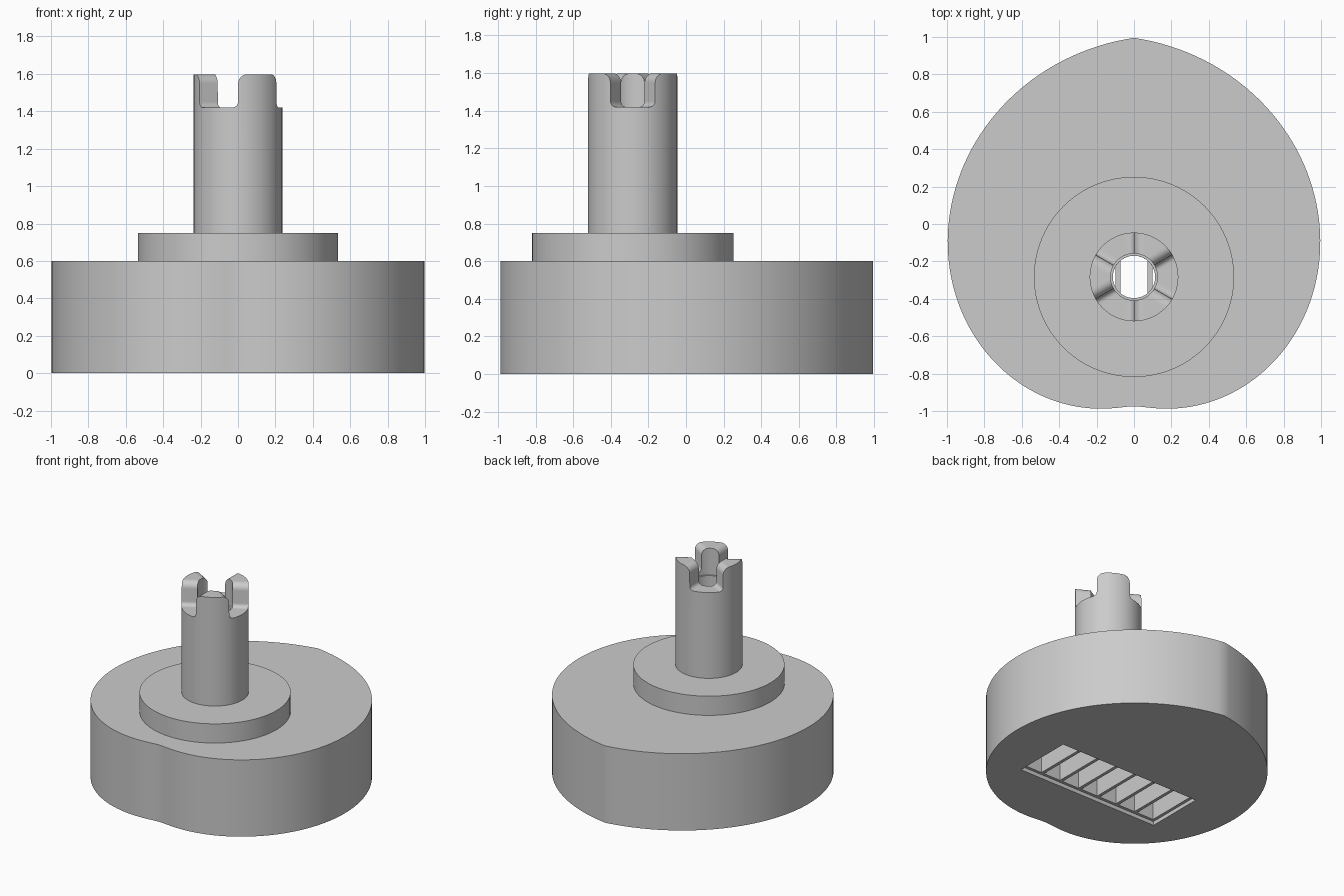
import bpy, bmesh, math

if "Cube" in bpy.data.objects:
    bpy.data.objects.remove(bpy.data.objects["Cube"])

CY = -0.283          # shaft axis lies at x = 0, y = CY
BORE = 0.113

grey = bpy.data.materials.new("plain_grey")
grey.diffuse_color = (0.6, 0.6, 0.6, 1)
grey.use_nodes = True
grey.node_tree.nodes["Principled BSDF"].inputs["Base Color"].default_value = grey.diffuse_color


def make(name, bm):
    bmesh.ops.recalc_face_normals(bm, faces=bm.faces)
    me = bpy.data.meshes.new(name)
    bm.to_mesh(me)
    bm.free()
    me.materials.append(grey)
    ob = bpy.data.objects.new(name, me)
    bpy.context.collection.objects.link(ob)
    return ob


def prism(name, pts, z0, z1):
    """Extrude a flat outline from z0 to z1."""
    bm = bmesh.new()
    face = bm.faces.new([bm.verts.new((x, y, z0)) for x, y in pts])
    ext = bmesh.ops.extrude_face_region(bm, geom=[face])
    for v in ext["geom"]:
        if isinstance(v, bmesh.types.BMVert):
            v.co.z = z1
    return make(name, bm)


def box(name, x, w, d, z0, z1):
    return prism(name, [(x + sx * w / 2, CY + sy * d / 2)
                        for sx, sy in ((-1, -1), (1, -1), (1, 1), (-1, 1))], z0, z1)


def circle(r, n=64):
    return [(r * math.cos(2 * math.pi * i / n), CY + r * math.sin(2 * math.pi * i / n))
            for i in range(n)]


def swept_ring(name, columns):
    """Bridge closed cross-sections, each a list of (radius, angle, z)."""
    bm = bmesh.new()
    cols = [[bm.verts.new((r * math.cos(a), CY + r * math.sin(a), z)) for r, a, z in c]
            for c in columns]
    for i, c in enumerate(cols):
        d = cols[(i + 1) % len(cols)]
        for k in range(len(c)):
            m = (k + 1) % len(c)
            bm.faces.new((c[k], d[k], d[m], c[m]))
    return make(name, bm)


def select(ob):
    bpy.ops.object.select_all(action='DESELECT')
    ob.select_set(True)
    bpy.context.view_layer.objects.active = ob


def cut(ob, cutter):
    select(ob)
    mod = ob.modifiers.new("cut", 'BOOLEAN')
    mod.operation = 'DIFFERENCE'
    mod.solver = 'EXACT'
    mod.object = cutter
    bpy.ops.object.modifier_apply(modifier=mod.name)
    bpy.data.objects.remove(cutter)


# heart-shaped cam: radius grows evenly from the notch to the tip
outline = []
N = 160
for i in range(N):
    t = 2 * i / N - 1
    r = 0.677 + 0.601 * math.sqrt(t * t + 0.0006)
    a = t * math.pi - math.pi / 2
    outline.append((r * math.cos(a), CY + r * math.sin(a)))
cam = prism("heart_cam", outline, 0, 0.6)

# underside: shallow recess, seven deep slots, central bore
cut(cam, box("recess_cutter", 0, 1.225, 0.465, -0.1, 0.03))
for i in range(-3, 4):
    cut(cam, box("slot_cutter", i * 0.172, 0.147, 0.42, -0.1, 0.4))
cut(cam, prism("bore_cutter", circle(BORE), 0.399, 0.7))

# round collar
collar = swept_ring("collar", [
    [(0.535, a, 0.6), (0.535, a, 0.75), (BORE, a, 0.75), (BORE, a, 0.6)]
    for a in (2 * math.pi * i / 96 for i in range(96))])

# hollow shaft with a three-prong crown, rounded at prong tops and notch floors
LOW, HIGH, R_OUT, R_IN = 1.42, 1.598, 0.237, 0.125
F_LOW, F_HIGH, STEPS = 0.03, 0.05, 6
EPS = 0.0004


def column(base, off, z):
    """Cross-section offset sideways by off from the radial plane at base."""
    ao = base + math.asin(off / R_OUT)
    ai = base + math.asin(off / R_IN)
    return [(R_OUT, ao, 0.75), (R_OUT, ao, z), (R_IN, ai, z),
            (R_IN, ai, 1.39), (BORE, ai, 1.39), (BORE, ai, 0.75)]


def wall(base, side):
    """Notch-to-prong step; the prong lies on the given side."""
    cols = []
    for k in range(STEPS + 1):
        q = k / STEPS * math.pi / 2
        cols.append(column(base, -side * (F_LOW * (1 - math.sin(q)) + EPS),
                           LOW + F_LOW * (1 - math.cos(q))))
    for k in range(STEPS + 1):
        q = k / STEPS * math.pi / 2
        cols.append(column(base, side * (F_HIGH * (1 - math.cos(q)) + EPS),
                           HIGH - F_HIGH * (1 - math.sin(q))))
    return cols if side > 0 else cols[::-1]


def span(c0, c1, n=8):
    """Even columns between two sections at equal height."""
    return [[(p[0], p[1] + (q[1] - p[1]) * k / n, p[2]) for p, q in zip(c0, c1)]
            for k in range(1, n)]


walls = [wall(math.radians(30 + 60 * i), 1 if i % 2 == 0 else -1) for i in range(6)]
columns = []
for i, w in enumerate(walls):
    nxt = walls[(i + 1) % 6]
    if i == 5:
        nxt = [[(r, a + 2 * math.pi, z) for r, a, z in c] for c in nxt]
    columns += w + span(w[-1], nxt[0])
shaft = swept_ring("pronged_shaft", columns)

for ob in (cam, collar, shaft):
    select(ob)
    bpy.ops.object.shade_smooth_by_angle(angle=math.radians(25))
